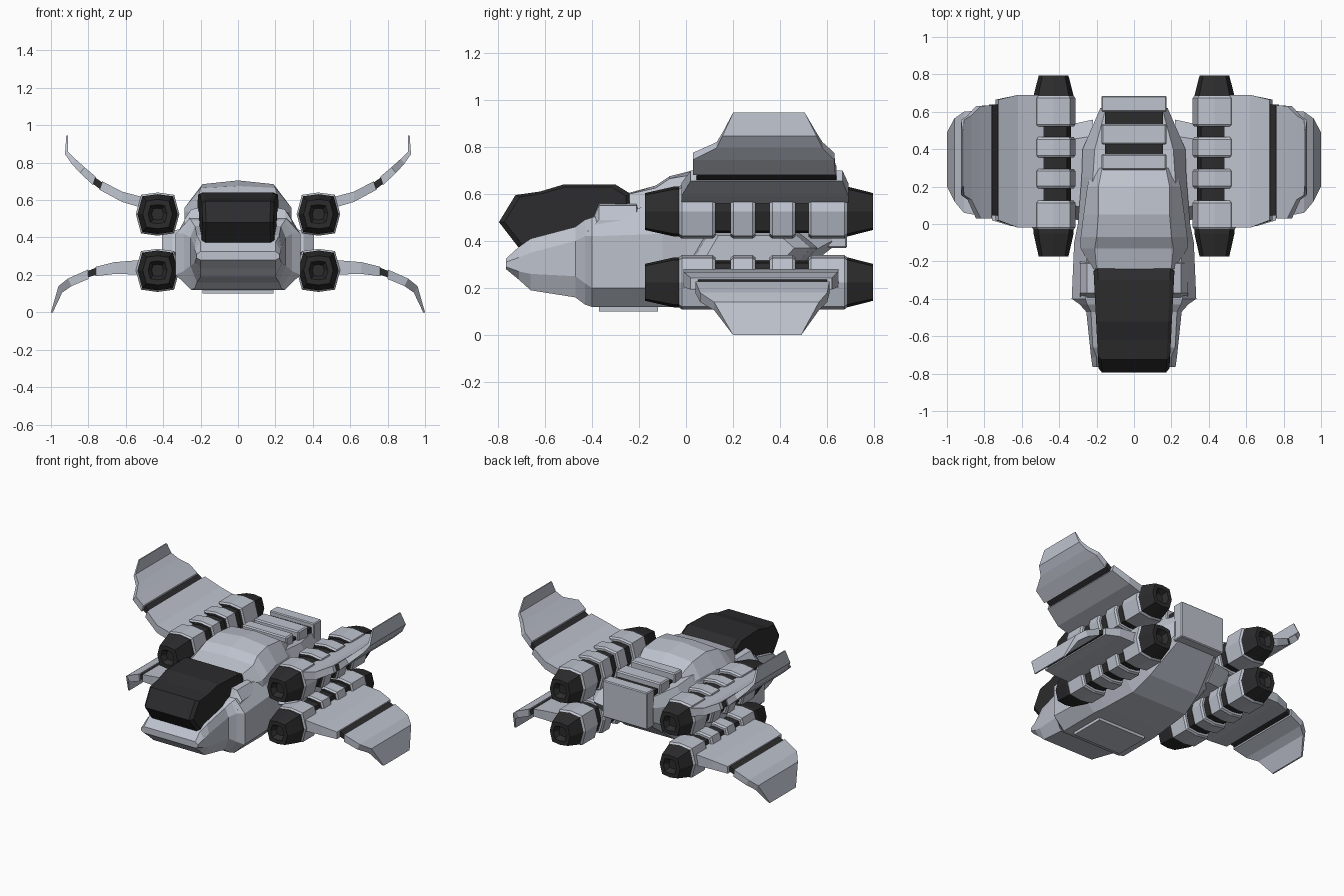
import bpy, bmesh, math

def mat(name, c):
    m = bpy.data.materials.new(name)
    m.diffuse_color = (*c, 1)
    return m

GREY = mat("pale grey", (0.51, 0.54, 0.61))
BLACK = mat("charcoal black", (0.025, 0.025, 0.027))

def loft(name, rings, mats=(GREY,), dark=()):
    """Skin equal-length rings; segments listed in dark use the second material."""
    bm = bmesh.new()
    vs = [[bm.verts.new(p) for p in r] for r in rings]
    n = len(rings[0])
    last = len(vs) - 2
    for i in range(len(vs) - 1):
        for k in range(n):
            f = bm.faces.new((vs[i][k], vs[i][(k + 1) % n], vs[i + 1][(k + 1) % n], vs[i + 1][k]))
            f.material_index = int(i in dark)
    for r, i in ((vs[0], 0), (vs[-1], last)):
        bm.faces.new(r).material_index = int(i in dark)
    bmesh.ops.recalc_face_normals(bm, faces=bm.faces)
    me = bpy.data.meshes.new(name)
    bm.to_mesh(me)
    bm.free()
    for m in mats:
        me.materials.append(m)
    ob = bpy.data.objects.new(name, me)
    bpy.context.collection.objects.link(ob)
    return ob

def box(name, x0, x1, y0, y1, z0, z1, m=GREY, bevel=0.0):
    ob = loft(name, [[(x, y0, z0), (x, y1, z0), (x, y1, z1), (x, y0, z1)] for x in (x0, x1)], (m,))
    if bevel:
        b = ob.modifiers.new("bevel", 'BEVEL')
        b.width, b.segments = bevel, 1
    return ob

def section(y, wb, zb, wm, z1, z2, wt, zt, crown=0.0):
    """Faceted fuselage cross-section, symmetric in x."""
    right = [(wb, zb), (wm, z1), (wm, z2), (wt, zt)]
    pts = right + [(0, zt + crown)] + [(-x, z) for x, z in reversed(right)]
    return [(x, y, z) for x, z in pts]

# main hull, nose to tail
loft("hull", [section(*s) for s in (
    (-.765, .20, .28, .222, .29, .31, .20, .325),
    (-.71, .20, .235, .23, .27, .33, .20, .375),
    (-.66, .20, .19, .235, .26, .35, .22, .41),
    (-.47, .22, .16, .255, .25, .40, .23, .46),
    (-.43, .23, .13, .29, .22, .42, .25, .49),
    (-.40, .25, .12, .333, .20, .42, .26, .50),
    (-.10, .25, .12, .32, .20, .43, .25, .56),
    (.00, .24, .12, .30, .20, .45, .24, .60),
    (.25, .22, .13, .28, .22, .47, .22, .60),
    (.40, .20, .20, .275, .28, .47, .21, .58),
    (.62, .15, .37, .18, .40, .50, .15, .56))])

# raised back behind the cockpit
loft("dorsal_hump", [section(*s) for s in (
    (-.24, .20, .45, .225, .46, .53, .20, .60, .005),
    (-.13, .24, .45, .285, .46, .54, .21, .625, .01),
    (-.07, .24, .45, .285, .46, .56, .20, .665, .01),
    (.05, .24, .45, .27, .46, .58, .19, .685, .02),
    (.20, .22, .45, .25, .46, .57, .19, .67, .015),
    (.30, .18, .45, .22, .46, .55, .17, .61, .01))])

box("belly_plate", -.19, .19, -.37, -.12, .10, .16)

# black cockpit: side profile lofted across the width, narrowing to the front
profile = [(-.795, .48), (-.725, .595), (-.62, .61), (-.52, .64), (-.30, .64),
           (-.235, .60), (-.22, .45), (-.71, .37)]
loft("cockpit", [[(x * (1 + (y + .3) * .22), -.5 + (y + .5) * s, .5 + (z - .5) * s) for y, z in profile]
                 for x, s in ((-.213, .92), (-.192, 1), (.192, 1), (.213, .92))], (BLACK,))

# finned rear vent
box("vent_core", -.155, .155, .24, .63, .45, .60, BLACK)
box("rear_block", -.175, .175, .60, .685, .37, .63, GREY, .006)
box("vent_plate_middle", -.175, .175, .425, .535, .45, .64, GREY, .008)
box("vent_plate_front", -.175, .175, .29, .375, .45, .65, GREY, .008)

# nacelle outline: (y, scale); grey bands alternate with narrow black rings
OCT = [(.113, 0), (.086, .10), (0, .112), (-.086, .10),
       (-.113, 0), (-.086, -.10), (0, -.112), (.086, -.10)]
NAC = [(-.14, .28), (-.175, .45), (-.175, .70), (-.05, .95)]
DARK = {0, 1, 2}
bands = [(-.03, .125), (.19, .295), (.355, .465), (.52, .685)]
prev = .95
for a, b in bands:
    DARK |= {len(NAC) - 1}
    NAC += [(a, prev)]
    DARK |= {len(NAC) - 1} if prev < .9 else set()
    NAC += [(a, .95), (a + .012, 1.03), (b - .012, 1.03), (b, .95), (b, .82)]
    prev = .82
DARK |= {len(NAC) - 1, len(NAC), len(NAC) + 1, len(NAC) + 2, len(NAC) + 3}
NAC += [(.685, .95), (.795, .70), (.795, .45), (.76, .28)]

# wing stations: upper x,z, lower x,z, front y, back y
UPPER = [(.45, .60, .45, .54, -.02, .69), (.62, .645, .62, .59, -.02, .69),
         (.725, .70, .74, .655, .02, .665), (.727, .695, .74, .66, .045, .64),
         (.76, .718, .773, .685, .045, .64), (.762, .726, .775, .68, .03, .635),
         (.82, .775, .845, .745, .03, .63), (.87, .82, .89, .795, .13, .58),
         (.91, .86, .925, .845, .155, .555), (.91, .945, .918, .945, .20, .505)]
LOWER = [(.45, .285, .45, .20, -.01, .65), (.66, .268, .66, .205, -.01, .645),
         (.76, .243, .76, .193, .02, .62), (.762, .237, .762, .20, .05, .60),
         (.80, .222, .798, .188, .05, .60), (.802, .228, .80, .178, .04, .61),
         (.91, .18, .89, .14, .06, .60), (.96, .14, .94, .105, .12, .565),
         (1.0, 0, .99, 0, .20, .49)]

for side, sx in (("right", 1), ("left", -1)):
    for level, zc, stations in (("upper", .525, UPPER), ("lower", .224, LOWER)):
        loft(f"{side}_{level}_engine",
             [[(sx * (.43 + px * s), y, zc + pz * s) for px, pz in OCT] for y, s in NAC],
             (GREY, BLACK), DARK)
        loft(f"{side}_{level}_wing",
             [[(sx * xu, y0, zu), (sx * xu, y1, zu), (sx * xl, y1, zl), (sx * xl, y0, zl)]
              for xu, zu, xl, zl, y0, y1 in stations], (GREY, BLACK), {3})
    # pylon joining both engines to the hull
    loft(f"{side}_pylon", [[(sx * x, .25 + y * s, .37 + z * s) for y, z in
                            ((-.22, -.05), (-.15, .07), (.2, .07), (.28, 0), (.2, -.09), (-.15, -.09))]
                           for x, s in ((.22, 1.1), (.35, 1), (.405, .75))])
    # shoulder frame beside the cockpit
    loft(f"{side}_cockpit_frame", [[(sx * x, y, z) for y, z in
                                    ((-.42, .44), (-.37, zt), (-.21, zt), (-.18, .44))]
                                   for x, zt in ((.205, .56), (.25, .55), (.29, .49))])
